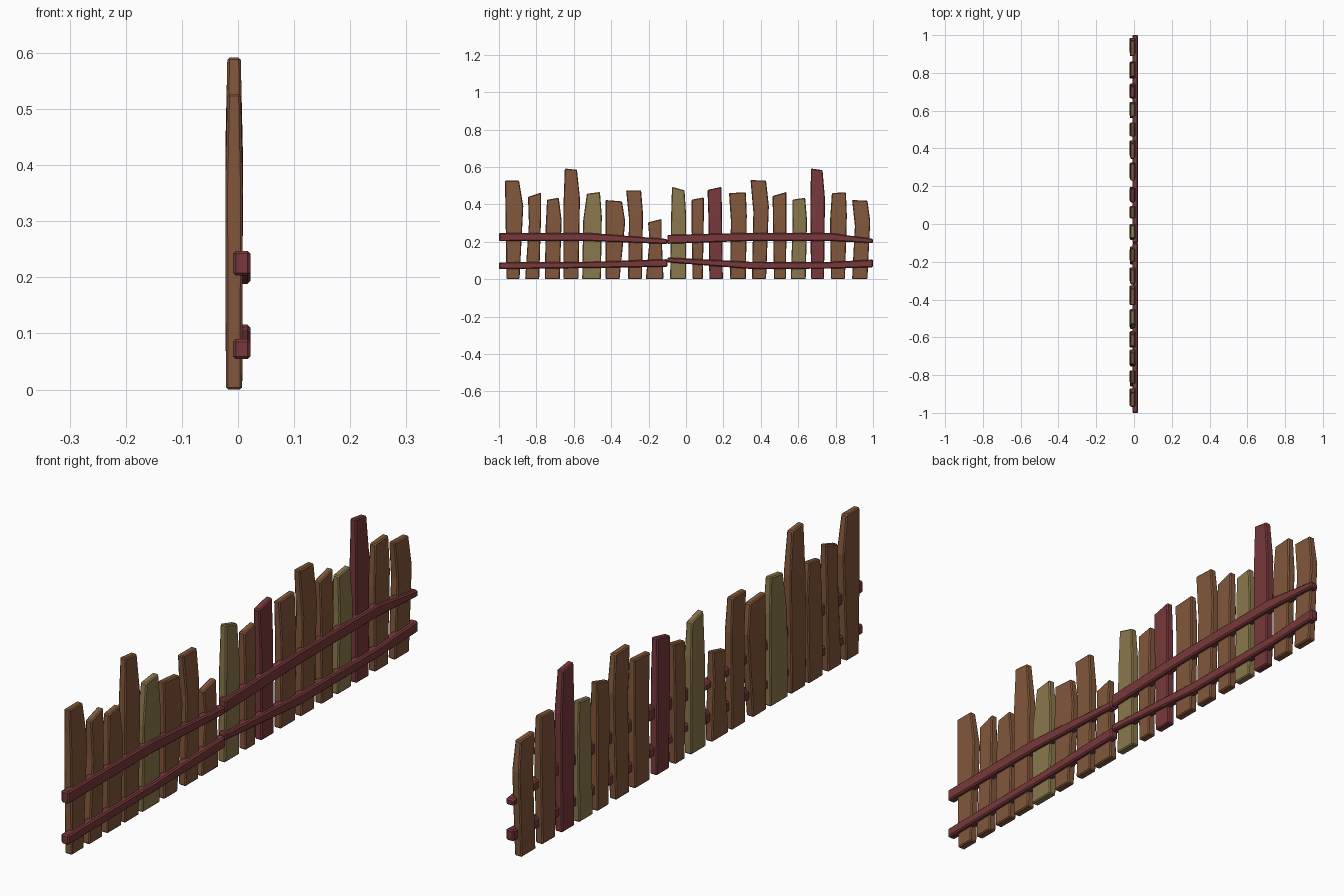
import bpy, bmesh

def material(name, rgb):
    m = bpy.data.materials.new(name)
    lin = [((c / 255 + 0.055) / 1.055) ** 2.4 for c in rgb]
    m.diffuse_color = (*lin, 1)
    return m

BROWN = material("brown_wood", (130, 87, 59))
OLIVE = material("olive_wood", (138, 120, 76))
RED = material("red_wood", (120, 57, 59))

def loft(name, rings, mat, bevel):
    """Skin a stack of four-cornered rings, then chamfer the edges."""
    bm = bmesh.new()
    loops = [[bm.verts.new(p) for p in ring] for ring in rings]
    for a, b in zip(loops, loops[1:]):
        for i in range(4):
            j = (i + 1) % 4
            bm.faces.new((a[i], a[j], b[j], b[i]))
    bm.faces.new(loops[0][::-1])
    bm.faces.new(loops[-1])
    bmesh.ops.recalc_face_normals(bm, faces=bm.faces)
    me = bpy.data.meshes.new(name)
    bm.to_mesh(me)
    bm.free()
    me.materials.append(mat)
    ob = bpy.data.objects.new(name, me)
    bpy.context.collection.objects.link(ob)
    mod = ob.modifiers.new("chamfer", 'BEVEL')
    mod.width, mod.segments = bevel, 1
    mod.limit_method, mod.angle_limit = 'ANGLE', 0.7

# Pickets: y edges at bottom, shoulder and top, then top z at both edges
left = [
    (-.96, -.89, -.965, -.87, -.968, -.893, .527, .527),
    (-.86, -.785, -.84, -.775, -.845, -.775, .44, .463),
    (-.755, -.675, -.75, -.665, -.743, -.68, .425, .435),
    (-.655, -.575, -.655, -.567, -.648, -.583, .592, .585),
    (-.555, -.455, -.55, -.45, -.53, -.46, .457, .466),
    (-.43, -.355, -.43, -.325, -.43, -.342, .423, .416),
    (-.31, -.235, -.305, -.23, -.32, -.24, .475, .475),
    (-.215, -.12, -.195, -.13, -.203, -.13, .304, .322),
    (-.085, 0, -.08, 0, -.075, -.008, .494, .475),
]
right = [
    (.035, .09, .03, .095, .03, .095, .425, .437),
    (.125, .197, .12, .192, .115, .19, .477, .494),
    (.235, .32, .24, .325, .23, .32, .46, .465),
    (.353, .428, .36, .443, .345, .428, .53, .527),
    (.47, .535, .465, .537, .463, .537, .445, .466),
    (.56, .64, .57, .647, .568, .637, .425, .435),
    (.668, .738, .665, .743, .668, .73, .592, .583),
    (.775, .85, .77, .86, .78, .855, .46, .465),
    (.888, .97, .903, .985, .888, .97, .423, .42),
]
colours = {4: OLIVE, 8: OLIVE, 14: OLIVE, 10: RED, 15: RED}

def picket_ring(y0, y1, z0, z1, half):
    c = -.007
    return [(c - half, y0, z0), (c + half, y0, z0), (c + half, y1, z1), (c - half, y1, z1)]

for i, (b0, b1, m0, m1, t0, t1, zl, zr) in enumerate(left + right):
    h = min(zl, zr)
    rings = [picket_ring(b0, b1, 0, 0, .0145),
             picket_ring(m0, m1, h * .68, h * .74, .0155),
             picket_ring(t0, t1, zl, zr, .012)]
    loft(f"picket_{i + 1}", rings, colours.get(i, BROWN), .004)

# Rails: stations of (y, bottom z, top z)
rails = {
    "upper_rail_left": [(-1, .203, .247), (-.52, .204, .247), (-.1, .188, .215)],
    "upper_rail_right": [(-.1, .189, .237), (.3, .203, .247), (.77, .205, .247), (1, .192, .216)],
    "lower_rail_left": [(-1, .054, .09), (-.5, .06, .093), (-.1, .066, .107)],
    "lower_rail_right": [(-.1, .09, .116), (.34, .055, .093), (.77, .056, .092), (1, .064, .105)],
}
for name, stations in rails.items():
    rings = [[(-.009, y, a), (.022, y, a), (.022, y, b), (-.009, y, b)] for y, a, b in stations]
    loft(name, rings, RED, .005)
